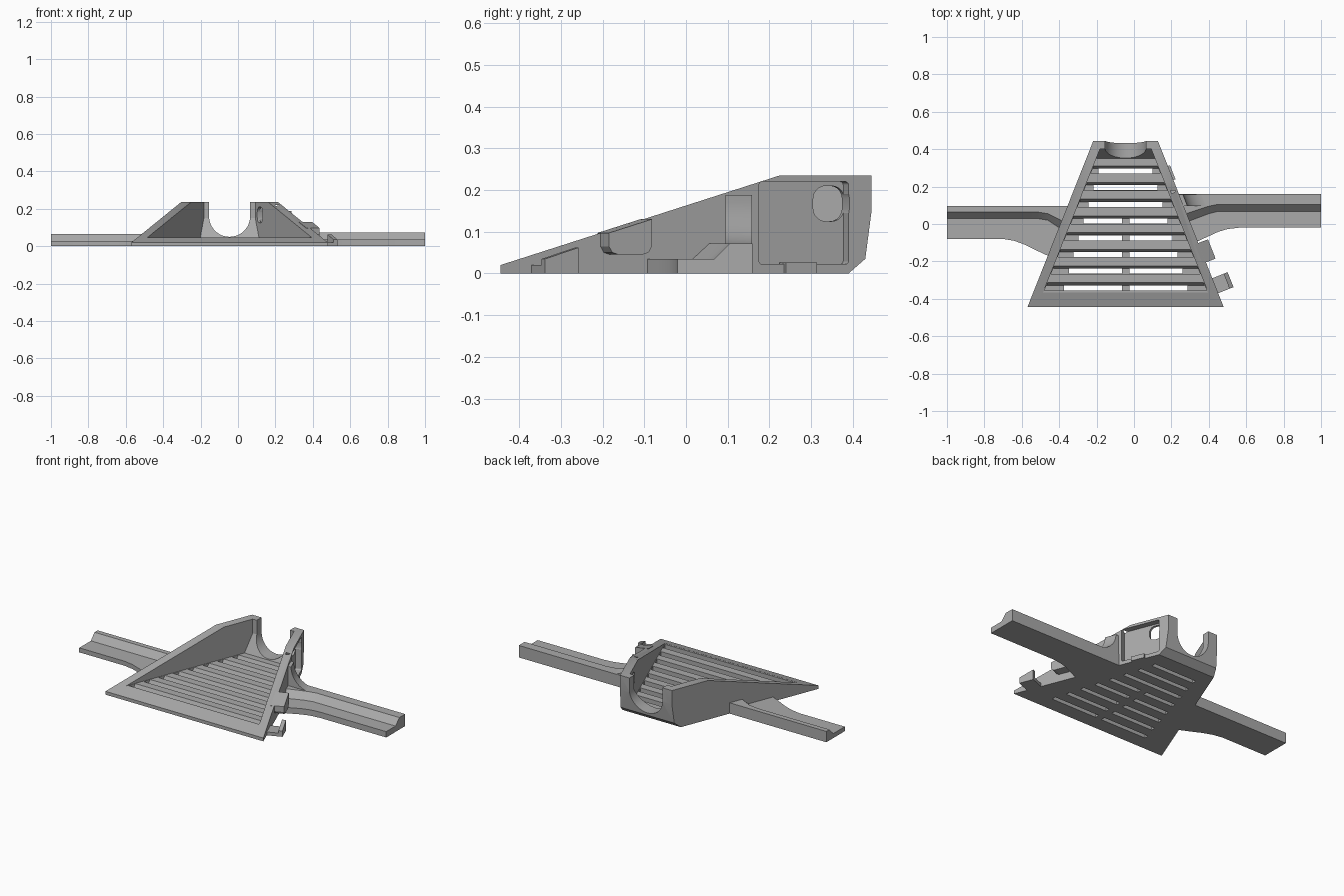
import bpy, bmesh, math
from mathutils import Vector

cube = bpy.data.objects.get("Cube")
if cube:
    bpy.data.objects.remove(cube)

gray = bpy.data.materials.new("warm_gray")
gray.use_nodes = True
COLOR = (0.4, 0.4, 0.4, 1)
gray.diffuse_color = COLOR
gray.node_tree.nodes["Principled BSDF"].inputs["Base Color"].default_value = COLOR

CX = -0.045                       # centre line of the tray
NORMAL = Vector((0.93, 0.368, 0))  # outward direction of the left wall
FLOOR = 0.045


def half(y):
    """Half width of the tapered tray at depth y."""
    return 0.525 - 0.396 * (y + 0.445)


def wall(y, out=0, z=0):
    """Point measured from the outer face of the left wall."""
    return Vector((CX + half(y), y, z)) + NORMAL * out


def loft(name, rings):
    """Closed solid through matching rings of points."""
    bm = bmesh.new()
    loops = [[bm.verts.new(p) for p in ring] for ring in rings]
    n = len(loops[0])
    for a, b in zip(loops, loops[1:]):
        for i in range(n):
            j = (i + 1) % n
            bm.faces.new((a[i], a[j], b[j], b[i]))
    bm.faces.new(loops[0])
    bm.faces.new(loops[-1])
    bmesh.ops.recalc_face_normals(bm, faces=bm.faces)
    mesh = bpy.data.meshes.new(name)
    bm.to_mesh(mesh)
    bm.free()
    mesh.materials.append(gray)
    ob = bpy.data.objects.new(name, mesh)
    bpy.context.collection.objects.link(ob)
    return ob


def tapered(name, profile, inset=0):
    """Side profile (y, z) spread across the taper."""
    return loft(name, [[(CX + s * (half(y) - inset), y, z) for y, z in profile] for s in (-1, 1)])


def box(name, x0, x1, y0, y1, z0, z1):
    return loft(name, [[(x, y0, z0), (x, y1, z0), (x, y1, z1), (x, y0, z1)] for x in (x0, x1)])


def wall_prism(name, outline, d0, d1):
    """Outline (y, z) on the left wall, extruded along its normal."""
    return loft(name, [[wall(y, d, z) for y, z in outline] for d in (d0, d1)])


def rounded(y0, y1, z0, z1, r, steps=5):
    pts = []
    corners = ((y1 - r, z1 - r), (y0 + r, z1 - r), (y0 + r, z0 + r), (y1 - r, z0 + r))
    for k, (cy, cz) in enumerate(corners):
        for i in range(steps + 1):
            t = math.pi / 2 * (k + i / steps)
            pts.append((cy + r * math.cos(t), cz + r * math.sin(t)))
    return pts


def rect(y0, y1, z0, z1):
    return [(y0, z0), (y1, z0), (y1, z1), (y0, z1)]


def cut(target, cutter):
    cutter.hide_render = True
    bpy.context.view_layer.objects.active = target
    mod = target.modifiers.new("cut", 'BOOLEAN')
    mod.operation = 'DIFFERENCE'
    mod.solver = 'EXACT'
    mod.object = cutter
    bpy.ops.object.modifier_apply(modifier=mod.name)
    bpy.data.objects.remove(cutter)


# Wedge-shaped tray
tray = tapered("tray", [(-0.445, 0), (0.39, 0), (0.43, 0.035), (0.445, 0.15),
                        (0.445, 0.235), (0.225, 0.235), (-0.445, 0.02)])
cut(tray, tapered("cavity", [(-0.365, FLOOR), (0.35, FLOOR), (0.4, 0.15),
                             (0.4, 0.3), (-0.365, 0.3)], 0.053))

# U-shaped notch through the back
R = 0.11
arc = [(CX + R * math.cos(t), 0.16 + R * math.sin(t))
       for t in (math.pi * (1 + i / 24) for i in range(25))]
arc += [(CX + R, 0.3), (CX - R, 0.3)]
cut(tray, loft("notch", [[(x, y, z) for x, z in arc] for y in (0.3, 0.5)]))

# Sloped floor grooves with drain slots
for i in range(8):
    y = -0.342 + 0.0893 * i
    cut(tray, tapered("groove", [(y - 0.014, 0.018), (y + 0.014, 0.018),
                                 (y + 0.036, 0.06), (y - 0.014, 0.06)], 0.056))
    w = 0.33 - 0.296 * (y + 0.342)
    spans = [(-w, -0.02), (0.02, w)] if y < 0.06 else [(-w, w)]
    for a, b in spans:
        cut(tray, box("slot", CX + a, CX + b, y - 0.013, y + 0.0135, -0.05, 0.04))

# Outer pocket and window in the left wall
cut(tray, wall_prism("pocket", rounded(0.175, 0.39, 0.022, 0.22, 0.008), -0.035, 0.05))
cut(tray, wall_prism("window", rounded(0.318, 0.392, 0.125, 0.21, 0.03), -0.09, 0.05))


def arm(name, side, low, high, stations):
    """Stations: x (None = at the wall), front, slope start, slope end, back."""
    rings = []
    for x, f, a, b, k in stations:
        pts = [(f, 0), (f, low), (a, low), (b, high), (k, high), (k, 0)]
        rings.append([(CX + side * (half(y) - 0.02) if x is None else x, y, z) for y, z in pts])
    return loft(name, rings)


# Side arms with a raised rear ridge and a flared root
right_arm = arm("right_arm", -1, 0.027, 0.065, [
    (-1, -0.08, 0.03, 0.065, 0.095), (-0.7, -0.08, 0.03, 0.065, 0.095),
    (-0.64, -0.09, 0.03, 0.065, 0.095), (-0.58, -0.112, 0.03, 0.065, 0.095),
    (-0.52, -0.142, 0.03, 0.065, 0.095), (-0.46, -0.17, 0.02, 0.055, 0.095),
    (None, -0.19, -0.03, 0.01, 0.095)])
left_arm = arm("left_arm", 1, 0.035, 0.072, [
    (1, -0.02, 0.068, 0.105, 0.16), (0.56, -0.02, 0.068, 0.105, 0.16),
    (0.5, -0.027, 0.068, 0.105, 0.16), (0.45, -0.042, 0.068, 0.105, 0.16),
    (0.4, -0.065, 0.055, 0.095, 0.16), (None, -0.1, 0.01, 0.05, 0.16)])

# Concave buttress above the left arm
curve = [(0.15 - 0.13 * math.cos(t), 0.188 - 0.12 * math.sin(t))
         for t in (math.pi / 2 * i / 10 for i in range(11))]
curve = [(-0.02, 0.188)] + curve + [(0.15, 0.03), (-0.02, 0.03)]
buttress = loft("left_buttress", [[(CX + half(y) + d, y, z) for d, z in curve]
                                  for y in (0.095, 0.158)])

# Upper catch, with a rounded underside
catch_side = [(-0.205, 0.097), (-0.205, 0.065), (-0.197, 0.05), (-0.182, 0.045),
              (-0.125, 0.045), (-0.11, 0.05), (-0.102, 0.065), (-0.102, 0.13)]
catch = wall_prism("upper_catch", catch_side, -0.02, 0.055)

# Lower hook: base plate and upright lip
hook_base = wall_prism("hook_base", rect(-0.37, -0.29, 0, 0.02), -0.02, 0.085)
hook_lip = wall_prism("hook_lip", [(-0.37, 0), (-0.29, 0), (-0.29, 0.062), (-0.37, 0.035)],
                      0.065, 0.088)

# Small tab under the pocket
tab = wall_prism("pocket_tab", rect(0.235, 0.31, 0, 0.026), -0.03, 0.012)

for ob in (tray, right_arm, left_arm, buttress):
    bpy.ops.object.select_all(action='DESELECT')
    ob.select_set(True)
    bpy.context.view_layer.objects.active = ob
    bpy.ops.object.shade_smooth_by_angle(angle=math.radians(25))
